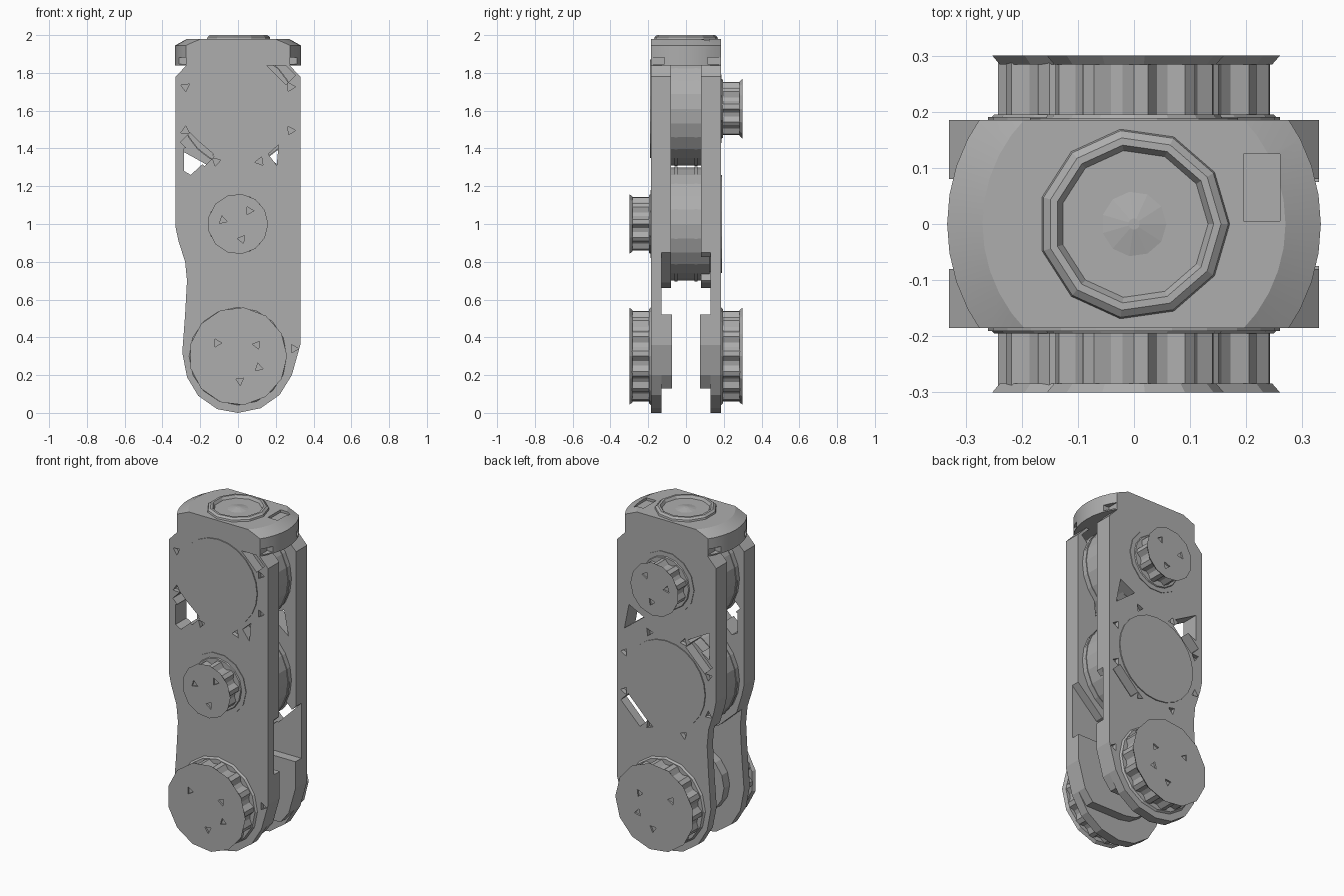
import bpy, bmesh
from math import sin, cos, pi, radians
from mathutils import Vector, Matrix

cube = bpy.data.objects.get("Cube")
if cube:
    bpy.data.objects.remove(cube, do_unlink=True)

grey = bpy.data.materials.new("machined grey")
grey.use_nodes = True
grey.diffuse_color = (0.42, 0.42, 0.42, 1)
grey.node_tree.nodes["Principled BSDF"].inputs["Base Color"].default_value = (0.42, 0.42, 0.42, 1)

HALF = 0.185      # outer face of the side plates
PAD = 0.08        # inner face of the thick plate areas
UPPER, MIDDLE, LOWER = 1.61, 1.0, 0.3   # axle heights


def finish(bm, name, smooth=False):
    bmesh.ops.recalc_face_normals(bm, faces=bm.faces)
    mesh = bpy.data.meshes.new(name)
    bm.to_mesh(mesh)
    bm.free()
    mesh.materials.append(grey)
    obj = bpy.data.objects.new(name, mesh)
    bpy.context.collection.objects.link(obj)
    if smooth:
        bpy.ops.object.select_all(action='DESELECT')
        obj.select_set(True)
        bpy.context.view_layer.objects.active = obj
        bpy.ops.object.shade_smooth_by_angle(angle=radians(25))
    return obj


def add_prism(bm, pts, y0, y1, grow=1.0, z=0.0):
    """Extrude an XZ outline from y0 to y1, scaling the far end by grow."""
    near = [bm.verts.new((x, y0, z + h)) for x, h in pts]
    far = [bm.verts.new((x * grow, y1, z + h * grow)) for x, h in pts]
    bm.faces.new(near)
    bm.faces.new(far)
    for i in range(len(pts)):
        j = (i + 1) % len(pts)
        bm.faces.new((near[i], near[j], far[j], far[i]))


def prism(name, pts, y0, y1, grow=1.0, z=0.0, smooth=False):
    bm = bmesh.new()
    add_prism(bm, pts, y0, y1, grow, z)
    return finish(bm, name, smooth)


def circle(radius, n, cx=0.0, cz=0.0, turn=0.0):
    return [(cx + radius * cos(turn + 2 * pi * i / n),
             cz + radius * sin(turn + 2 * pi * i / n)) for i in range(n)]


def lathe(bm, profile, n):
    """Closed solid of revolution about z."""
    rings = [[bm.verts.new((x, y, z)) for x, y in circle(r, n)] for r, z in profile]
    for a, b in zip(rings, rings[1:]):
        for i in range(n):
            j = (i + 1) % n
            bm.faces.new((a[i], a[j], b[j], b[i]))
    bm.faces.new(rings[0])
    bm.faces.new(rings[-1])


def cut(obj, cutter):
    mod = obj.modifiers.new("cut", 'BOOLEAN')
    mod.operation = 'DIFFERENCE'
    mod.solver = 'EXACT'
    mod.use_self = True
    mod.object = cutter
    bpy.context.view_layer.objects.active = obj
    bpy.ops.object.modifier_apply(modifier=mod.name)


def pits(bm, spots, y0, y1, z=0.0, size=0.026):
    for k, (x, h) in enumerate(spots):
        add_prism(bm, circle(size, 3, x, h, k * 0.9), y0, y1, z=z)


def slot(cz, angle):
    """Rectangle beside a motor disc, in a direction from its centre."""
    d = Vector((cos(angle), sin(angle)))
    t = Vector((-d.y, d.x))
    c = Vector((0, cz)) + d * 0.305
    return [tuple(c + d * a + t * b)
            for a, b in ((-.035, -.09), (.035, -.09), (.035, .09), (-.035, .09))]


# Side plate outlines
lower_right = [(0.12, 0.025), (0.22, 0.095), (0.285, 0.2), (0.33, 0.36)]
lower_left = [(-0.33, 0.98), (-0.315, 0.91), (-0.28, 0.8), (-0.27, 0.7), (-0.28, 0.52),
              (-0.295, 0.32), (-0.27, 0.19), (-0.21, 0.09), (-0.11, 0.02)]
shoulder = [(0.33, 1.78), (0.273, 1.84), (-0.273, 1.84), (-0.33, 1.78)]
plate_outline = [(0, 0)] + lower_right + shoulder + lower_left
pad_outline = [(0.16, 0.69), (0.33, 0.85)] + shoulder + lower_left[:3] + [(-0.16, 0.69), (0, 0.66)]
boss_outline = [(0.23, 0.13), (0.285, 0.2), (0.33, 0.36), (0.33, 0.52), (0, 0.52)] + [
    (0.2 * cos(a), 0.325 + 0.195 * sin(a)) for a in (pi * k / 8 for k in range(5, 12))] + [(0, 0.13)]


def motor_plate(name, side, cz, windows):
    """Side plate with pad, bearing boss, windows and screw pits."""
    cutter_bm = bmesh.new()
    for pts in windows:
        add_prism(cutter_bm, pts, side * 0.06, side * 0.25)
    through = finish(cutter_bm, name + "_window_cutter")
    pit_bm = bmesh.new()
    pits(pit_bm, circle(0.302, 8, 0, cz, pi / 8), side * 0.16, side * 0.2)
    pits(pit_bm, [(0.295, 0.34)], side * 0.16, side * 0.2)
    pit = finish(pit_bm, name + "_pit_cutter")
    plate = prism(name + "_plate", plate_outline, side * HALF, side * 0.13)
    cut(plate, through)
    cut(plate, pit)
    pad = prism(name + "_motor_pad", pad_outline, side * 0.13, side * PAD)
    cut(pad, through)
    prism(name + "_bearing_boss", boss_outline, side * 0.13, side * 0.075)
    for helper in (through, pit):
        bpy.data.objects.remove(helper, do_unlink=True)


motor_plate("front", -1, UPPER, [
    slot(UPPER, radians(45)), slot(UPPER, radians(225)),
    [(-0.285, 1.4), (-0.285, 1.28), (-0.25, 1.26), (-0.13, 1.37), (-0.2, 1.43)],
    [(0.16, 1.37), (0.205, 1.31), (0.215, 1.42)]])
motor_plate("back", 1, MIDDLE, [
    slot(MIDDLE, radians(135)), slot(MIDDLE, radians(-45)),
    [(-0.285, 1.38), (-0.285, 1.22), (-0.14, 1.3)],
    [(0.28, 1.26), (0.15, 1.36), (0.25, 1.41)]])

# Motors between the plates, each with a flush disc on one side
for label, cz, side in (("upper", UPPER, -1), ("middle", MIDDLE, 1)):
    prism(label + "_motor", circle(0.3, 24), -0.125, 0.125, z=cz)
    for end in (-1, 1):
        prism(label + "_motor_rim", circle(0.304, 24), end * 0.045, end * 0.06, z=cz)
    prism(label + "_motor_disc", circle(0.26, 24), side * 0.12, side * 0.191, z=cz)


# Toothed belt pulleys with flared flanges
def pulley(name, side, cz, radius, teeth, spots):
    body = [((radius - 0.018 - 0.022 * (i // 2 % 2)) * cos(pi * i / (2 * teeth) * 2),
             (radius - 0.018 - 0.022 * (i // 2 % 2)) * sin(pi * i / (2 * teeth) * 2))
            for i in range(2 * teeth)]
    prism(name + "_teeth", body, side * 0.19, side * 0.288, z=cz)
    prism(name + "_inner_flange", circle(radius, 16), side * 0.184, side * 0.195, 0.96, z=cz)
    face = prism(name + "_outer_flange", circle(radius - 0.014, 13), side * 0.284, side * 0.3,
                 radius / (radius - 0.014), z=cz)
    bm = bmesh.new()
    pits(bm, spots, side * 0.29, side * 0.32, z=cz, size=0.024)
    cutter = finish(bm, name + "_pit_cutter")
    cut(face, cutter)
    bpy.data.objects.remove(cutter, do_unlink=True)


large_spots = [(-0.11, 0.07), (0.1, 0.06), (0.11, -0.06), (0.01, -0.13)]
small_spots = [(0.06, 0.07), (0.02, -0.08), (-0.08, 0.02)]
for label, side, cz in (("front", -1, MIDDLE), ("back", 1, UPPER)):
    pulley(label + "_large_pulley", side, LOWER, 0.26, 28, large_spots)
    pulley(label + "_small_pulley", side, cz, 0.16, 18, small_spots)
    prism(label + "_pulley_collar", circle(0.185, 14), side * 0.18, side * 0.189, z=cz)

# End cap: a chamfered round cut flat along the plates
bm = bmesh.new()
lathe(bm, [(0.333, 1.84), (0.333, 1.945), (0.27, 1.98)], 40)
for side in (-1, 1):
    res = bmesh.ops.bisect_plane(bm, geom=bm.verts[:] + bm.edges[:] + bm.faces[:],
                                 plane_co=(0, side * HALF, 0), plane_no=(0, side, 0),
                                 clear_outer=True)
    rim = [e for e in res["geom_cut"] if isinstance(e, bmesh.types.BMEdge)]
    bmesh.ops.holes_fill(bm, edges=rim, sides=0)
cap = finish(bm, "end_cap", True)

# Screw seats at the cap corners and a key slot on its top
bm = bmesh.new()
seats = [(sx * 0.31, sy * 0.15, 1.865, 0.07, 0.07, 0.035) for sx in (-1, 1) for sy in (-1, 1)]
for x, y, z, w, d, h in seats + [(0.228, 0.065, 1.985, 0.065, 0.12, 0.04)]:
    bmesh.ops.create_cube(bm, size=1, matrix=Matrix.Translation((x, y, z)) @ Matrix.Diagonal((w, d, h, 1)))
seat_cutter = finish(bm, "seat_cutter")
cut(cap, seat_cutter)
bpy.data.objects.remove(seat_cutter, do_unlink=True)

# Mounting ring on top of the cap
bm = bmesh.new()
lathe(bm, [(0.172, 1.975), (0.168, 1.99), (0.155, 2.0), (0.142, 2.0), (0.132, 1.984),
           (0.058, 1.984), (0.01, 1.994)], 11)
finish(bm, "mounting_ring")
